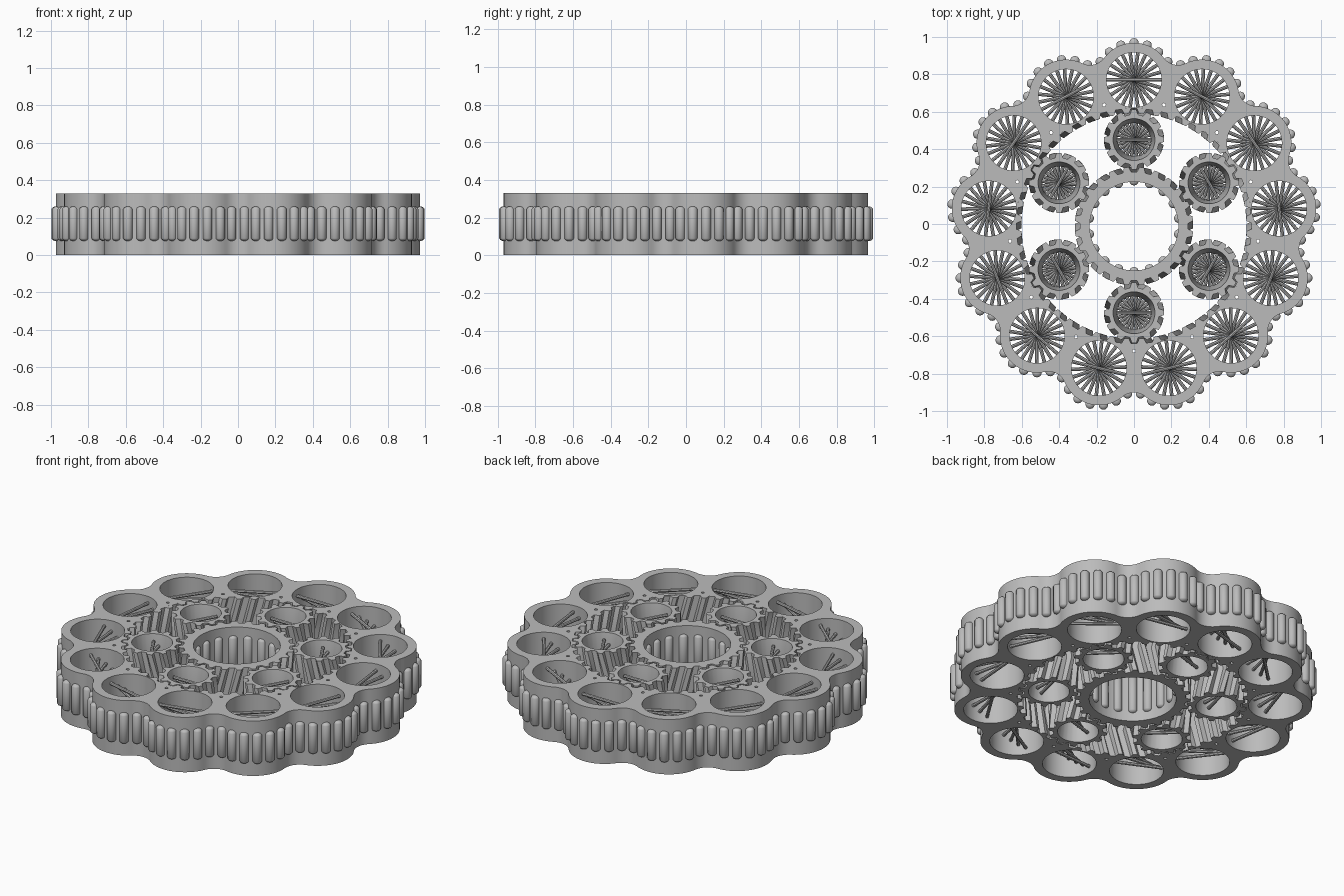
import bpy, bmesh
from math import pi, sin, cos, atan2, hypot
from mathutils import Matrix, Vector

H = 0.33                       # thickness
AXIS_Y = -0.0115               # odd lobe count shifts the axis
LOBES, LOBE_R, LOBE_RAD, HOLE = 13, 0.782, 0.198, 0.147
PLANETS, PLANET_R = 6, 0.463
RING_WALL = 0.632

cube = bpy.data.objects.get("Cube")
if cube:
    bpy.data.objects.remove(cube)

grey = bpy.data.materials.new("warm_grey")
grey.use_nodes = True
grey.diffuse_color = (0.5, 0.5, 0.5, 1)
grey.node_tree.nodes["Principled BSDF"].inputs["Base Color"].default_value = (0.5, 0.5, 0.5, 1)


def finish(obj):
    obj.location.y += AXIS_Y
    obj.data.materials.append(grey)
    bpy.ops.object.select_all(action='DESELECT')
    obj.select_set(True)
    bpy.context.view_layer.objects.active = obj
    if obj.type == 'CURVE':
        bpy.ops.object.convert(target='MESH')
    bpy.ops.object.shade_smooth_by_angle(angle=0.6)


def mesh_object(name, bm):
    bmesh.ops.recalc_face_normals(bm, faces=bm.faces)
    mesh = bpy.data.meshes.new(name)
    bm.to_mesh(mesh)
    bm.free()
    obj = bpy.data.objects.new(name, mesh)
    bpy.context.collection.objects.link(obj)
    finish(obj)


def polar(r, a):
    return Vector((r * cos(a), r * sin(a), 0))


def circle(center, r, n=48):
    return [center + polar(r, 2 * pi * i / n) for i in range(n)]


# Scalloped outline: lobe arcs blended by concave fillets
half = pi / LOBES
valley = 0.89
along, across = LOBE_R * cos(half), LOBE_R * sin(half)
fillet = (LOBE_RAD ** 2 - across ** 2 - (valley - along) ** 2) / (2 * (valley - along - LOBE_RAD))
fillet_c = polar(valley + fillet, half)
lobe_c = Vector((LOBE_R, 0, 0))
to_fillet = fillet_c - lobe_c
lobe_end = atan2(to_fillet.y, to_fillet.x)
half_len = LOBE_RAD * lobe_end + fillet * (lobe_end - half)


def outline(s):
    """Point at signed distance s along the edge from the tip of a lobe."""
    d = abs(s)
    if d <= LOBE_RAD * lobe_end:
        p = lobe_c + polar(LOBE_RAD, d / LOBE_RAD)
    else:
        p = fillet_c + polar(fillet, lobe_end + pi - (d - LOBE_RAD * lobe_end) / fillet)
    return Vector((p.x, p.y if s >= 0 else -p.y, 0))


def turns(n):
    return [pi / 2 + 2 * pi * i / n for i in range(n)]


def along_edge(per_lobe):
    return [Matrix.Rotation(a, 3, 'Z') @ outline(half_len * (2 * (i + 0.5) / per_lobe - 1))
            for a in turns(LOBES) for i in range(per_lobe)]


# Outer body plate with lobe holes and pin holes
loops = [along_edge(42), circle(Vector(), RING_WALL, 192)]
for a in turns(LOBES):
    loops.append(circle(polar(LOBE_R, a), HOLE))
    loops.append(circle(polar(0.668, a + half), 0.009, 12))
curve = bpy.data.curves.new("outer_body", 'CURVE')
curve.dimensions = '2D'
curve.fill_mode = 'BOTH'
curve.extrude = H / 2
for loop in loops:
    spline = curve.splines.new('POLY')
    spline.points.add(len(loop) - 1)
    for point, co in zip(spline.points, loop):
        point.co = (co.x, co.y, 0, 1)
    spline.use_cyclic_u = True
body = bpy.data.objects.new("outer_body", curve)
body.location.z = H / 2
bpy.context.collection.objects.link(body)
finish(body)


def add_rib(bm, at, r, z0, z1):
    """Upright round-ended rib."""
    verts = bmesh.ops.create_uvsphere(bm, u_segments=14, v_segments=7, radius=r)["verts"]
    stretch = (z1 - z0) / 2 - r * 0.7
    for v in verts:
        v.co.z = v.co.z * 0.7 + (stretch if v.co.z > 0 else -stretch)
        v.co += at + Vector((0, 0, (z0 + z1) / 2))


# Grip ribs around the edge
bm = bmesh.new()
for p in along_edge(7):
    add_rib(bm, p, 0.026, 0.075, 0.26)
mesh_object("grip_ribs", bm)


def add_gear(bm, center, teeth, root, tip, plain, twist, phase):
    """Herringbone gear; plain gives the toothless wall radius at bottom, middle and top."""
    pitch = 2 * pi / teeth
    shape = [(-0.30, root), (-0.15, tip), (0.15, tip), (0.30, root)]
    toothed, smooth = [], []
    for level, wall in enumerate(plain):
        z = Vector((0, 0, H * level / 2))
        turn = twist * pitch / 2 if level == 1 else 0
        rows = [(phase + (i + f) * pitch, r) for i in range(teeth) for f, r in shape]
        toothed.append([bm.verts.new(center + polar(r, a + turn) + z) for a, r in rows])
        smooth.append([bm.verts.new(center + polar(wall, a) + z) for a, r in rows])
    strips = [toothed[0], toothed[1], toothed[2], smooth[2], smooth[1], smooth[0]]
    n = len(strips[0])
    for k, low in enumerate(strips):
        high = strips[(k + 1) % len(strips)]
        for i in range(n):
            j = (i + 1) % n
            bm.faces.new((low[i], low[j], high[j], high[i]))


def add_rods(bm, center, reach, start):
    """Spiral stack of thin rods spanning a hole."""
    count = 11
    for i in range(count):
        z = 0.04 + (H - 0.08) * i / (count - 1)
        spin = start + pi * (i + 1) / count
        place = (Matrix.Translation(center + Vector((0, 0, z)))
                 @ Matrix.Rotation(spin, 4, 'Z') @ Matrix.Rotation(pi / 2, 4, 'Y'))
        bmesh.ops.create_cone(bm, cap_ends=True, segments=8, radius1=0.0095, radius2=0.0095,
                              depth=2 * reach, matrix=place)


# Internal ring gear, with a gap facing each planet tooth
bm = bmesh.new()
add_gear(bm, Vector(), 48, 0.628, 0.602, [RING_WALL] * 3, 1, pi / 2 + pi / 48)
mesh_object("ring_gear_teeth", bm)

# Sun gear with ribbed bore
bm = bmesh.new()
add_gear(bm, Vector(), 24, 0.290, 0.317, [0.237] * 3, -1, pi / 2 + pi / 24)
mesh_object("sun_gear", bm)
bm = bmesh.new()
for a in turns(18):
    add_rib(bm, polar(0.243, a), 0.026, 0.05, 0.28)
mesh_object("sun_bore_ribs", bm)

# Planet gears with waisted bores
for k, a in enumerate(turns(PLANETS)):
    center = polar(PLANET_R, a)
    bm = bmesh.new()
    add_gear(bm, center, 12, 0.135, 0.161, [0.112, 0.088, 0.112], 1, a)
    mesh_object(f"planet_gear_{k + 1}", bm)
    bm = bmesh.new()
    add_rods(bm, center, 0.095, a + pi / 2)
    mesh_object(f"planet_rods_{k + 1}", bm)

# Rod spirals inside the lobes
for k, a in enumerate(turns(LOBES)):
    bm = bmesh.new()
    add_rods(bm, polar(LOBE_R, a), HOLE + 0.004, a + pi / 2)
    mesh_object(f"lobe_rods_{k + 1}", bm)
